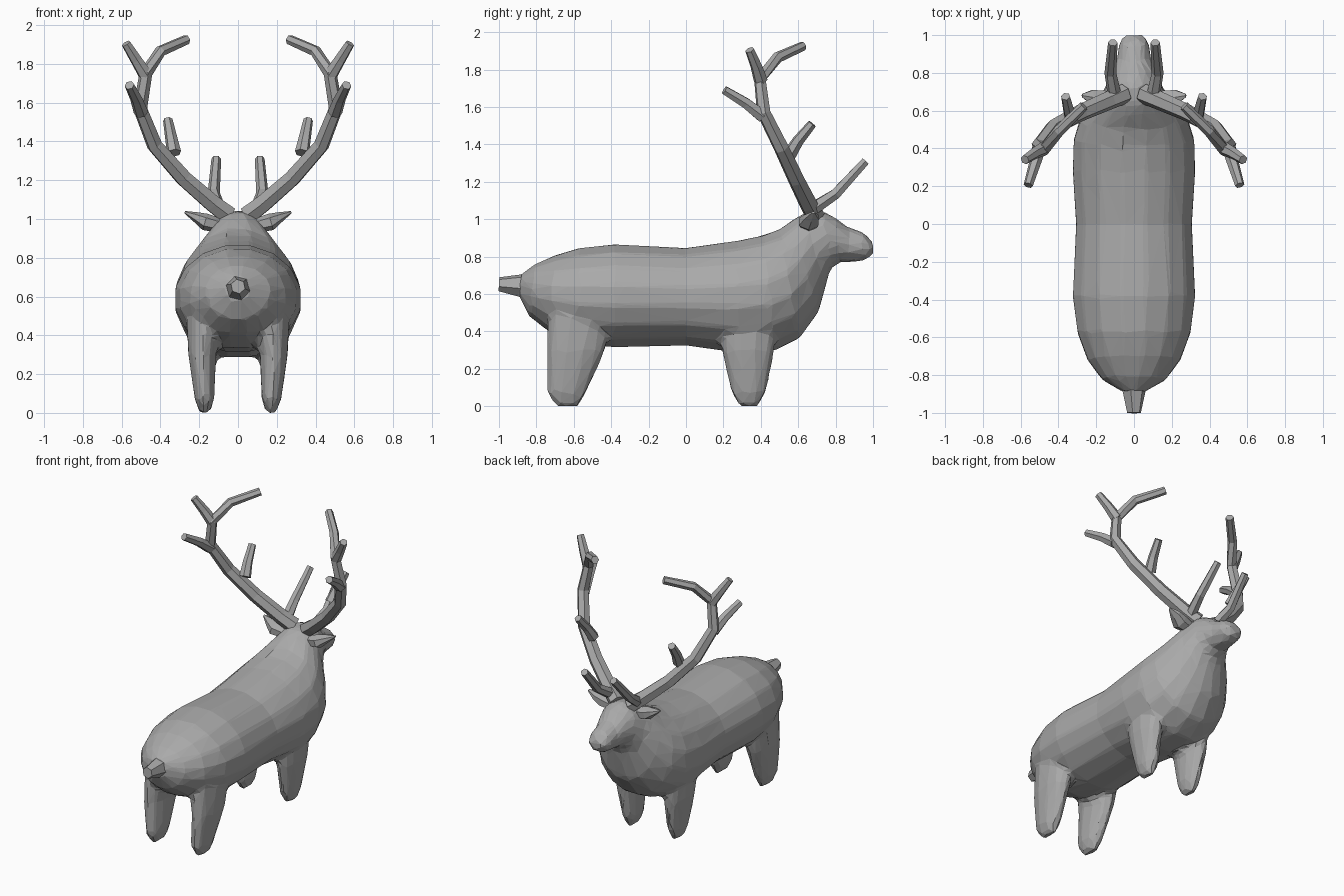
import bpy, bmesh, math
from mathutils import Vector as V

if "Cube" in bpy.data.objects:
    bpy.data.objects.remove(bpy.data.objects["Cube"])

grey = bpy.data.materials.new("plain grey")
grey.use_nodes = True
grey.diffuse_color = (0.4, 0.4, 0.4, 1)
grey.node_tree.nodes["Principled BSDF"].inputs["Base Color"].default_value = (0.4, 0.4, 0.4, 1)


def loft(bm, rings, sides):
    """Skin a row of elliptical rings (centre, half axis u, half axis v) and cap the ends."""
    loops = []
    for c, u, v in rings:
        angles = [2 * math.pi * (i + 0.5) / sides for i in range(sides)]
        loops.append([bm.verts.new(c + u * math.cos(a) + v * math.sin(a)) for a in angles])
    for a, b in zip(loops, loops[1:]):
        for i in range(sides):
            j = (i + 1) % sides
            bm.faces.new((a[i], a[j], b[j], b[i]))
    bm.faces.new(loops[0][::-1])
    bm.faces.new(loops[-1])


def tube(bm, points, start, end, sides=6):
    """Tapered branch through points."""
    pts = [V(p) for p in points]
    rings = []
    for i, p in enumerate(pts):
        d = (pts[min(i + 1, len(pts) - 1)] - pts[max(i - 1, 0)]).normalized()
        u = d.cross(V((0.3, 1, 0.2))).normalized()
        r = start + (end - start) * i / (len(pts) - 1)
        rings.append((p, u * r, d.cross(u) * r))
    loft(bm, rings, sides)


def finish(bm, name, mirror=False):
    bmesh.ops.recalc_face_normals(bm, faces=bm.faces[:])
    mesh = bpy.data.meshes.new(name)
    bm.to_mesh(mesh)
    bm.free()
    mesh.materials.append(grey)
    ob = bpy.data.objects.new(name, mesh)
    bpy.context.collection.objects.link(ob)
    if mirror:
        ob.modifiers.new("mirror", "MIRROR").use_mirror_merge = False
    return ob


# Torso, neck and head: top y, top z, bottom y, bottom z, half width
body = bmesh.new()
sections = [
    (-0.89, 0.70, -0.89, 0.58, 0.06), (-0.81, 0.76, -0.84, 0.48, 0.17),
    (-0.70, 0.81, -0.74, 0.40, 0.25), (-0.57, 0.85, -0.58, 0.33, 0.305),
    (-0.38, 0.87, -0.38, 0.31, 0.33), (0.0, 0.85, 0.0, 0.32, 0.312),
    (0.28, 0.89, 0.28, 0.28, 0.33), (0.42, 0.92, 0.47, 0.29, 0.325),
    (0.50, 0.95, 0.61, 0.36, 0.29), (0.57, 1.0, 0.71, 0.50, 0.225),
    (0.64, 1.04, 0.745, 0.63, 0.17), (0.73, 1.045, 0.77, 0.73, 0.14),
    (0.80, 1.01, 0.82, 0.77, 0.115), (0.86, 0.96, 0.90, 0.77, 0.09),
    (0.95, 0.93, 0.97, 0.78, 0.08), (1.0, 0.88, 1.0, 0.81, 0.05)]
rings = []
for ty, tz, by, bz, w in sections:
    top, bottom = V((0, ty, tz)), V((0, by, bz))
    rings.append(((top + bottom) / 2, V((w, 0, 0)), (top - bottom) / 2))
loft(body, rings, 16)

# Legs: height, inner x, outer x, then y span of the hind and front leg
leg_rows = [
    (0.50, 0.07, 0.27, (-0.74, -0.38), (0.17, 0.50)),
    (0.30, 0.11, 0.26, (-0.745, -0.43), (0.19, 0.475)),
    (0.07, 0.12, 0.225, (-0.745, -0.53), (0.24, 0.43)),
    (0.0, 0.145, 0.20, (-0.70, -0.57), (0.28, 0.39))]
for side in (-1, 1):
    for which in (3, 4):
        rings = []
        for row in leg_rows:
            z, x0, x1 = row[:3]
            y0, y1 = row[which]
            rings.append((V((side * (x0 + x1) / 2, (y0 + y1) / 2, z)),
                          V(((x1 - x0) / 2, 0, 0)), V((0, (y1 - y0) / 2, 0))))
        loft(body, rings, 10)

# Fuse legs into the torso and reduce to irregular flat facets
body_ob = finish(body, "body")
remesh = body_ob.modifiers.new("fuse", "REMESH")
remesh.mode = "VOXEL"
remesh.voxel_size = 0.02
soften = body_ob.modifiers.new("soften", "SMOOTH")
soften.factor = 0.5
soften.iterations = 4
facets = body_ob.modifiers.new("facets", "DECIMATE")
facets.ratio = 0.055

# Tail
tail = bmesh.new()
tube(tail, [(0, -0.80, 0.63), (0, -0.89, 0.645), (0, -1.0, 0.652)], 0.085, 0.038)
finish(tail, "tail")

# Ears
ears = bmesh.new()
ear_rows = [((0.09, 0.66, 0.965), 0.04, 0.035), ((0.17, 0.655, 0.985), 0.06, 0.042),
            ((0.22, 0.67, 1.01), 0.045, 0.025), ((0.275, 0.68, 1.035), 0.01, 0.006)]
loft(ears, [(V(c), V((0, d, 0)), V((-0.3 * h, 0, h))) for c, d, h in ear_rows], 6)
finish(ears, "ears", True)

# Antlers: main beam and its tines
antlers = bmesh.new()
tube(antlers, [(0.05, 0.69, 1.02), (0.13, 0.655, 1.08), (0.28, 0.59, 1.21), (0.43, 0.51, 1.38),
               (0.505, 0.415, 1.57), (0.475, 0.395, 1.75), (0.40, 0.49, 1.865),
               (0.265, 0.625, 1.925)], 0.054, 0.026)
tines = [
    [(0.10, 0.67, 1.05), (0.125, 0.80, 1.135), (0.112, 0.96, 1.31)],
    [(0.33, 0.55, 1.34), (0.345, 0.60, 1.42), (0.362, 0.675, 1.51)],
    [(0.50, 0.41, 1.55), (0.525, 0.32, 1.62), (0.56, 0.205, 1.69)],
    [(0.475, 0.40, 1.74), (0.525, 0.375, 1.82), (0.578, 0.34, 1.905)]]
for points in tines:
    tube(antlers, points, 0.038, 0.025)
finish(antlers, "antlers", True)
